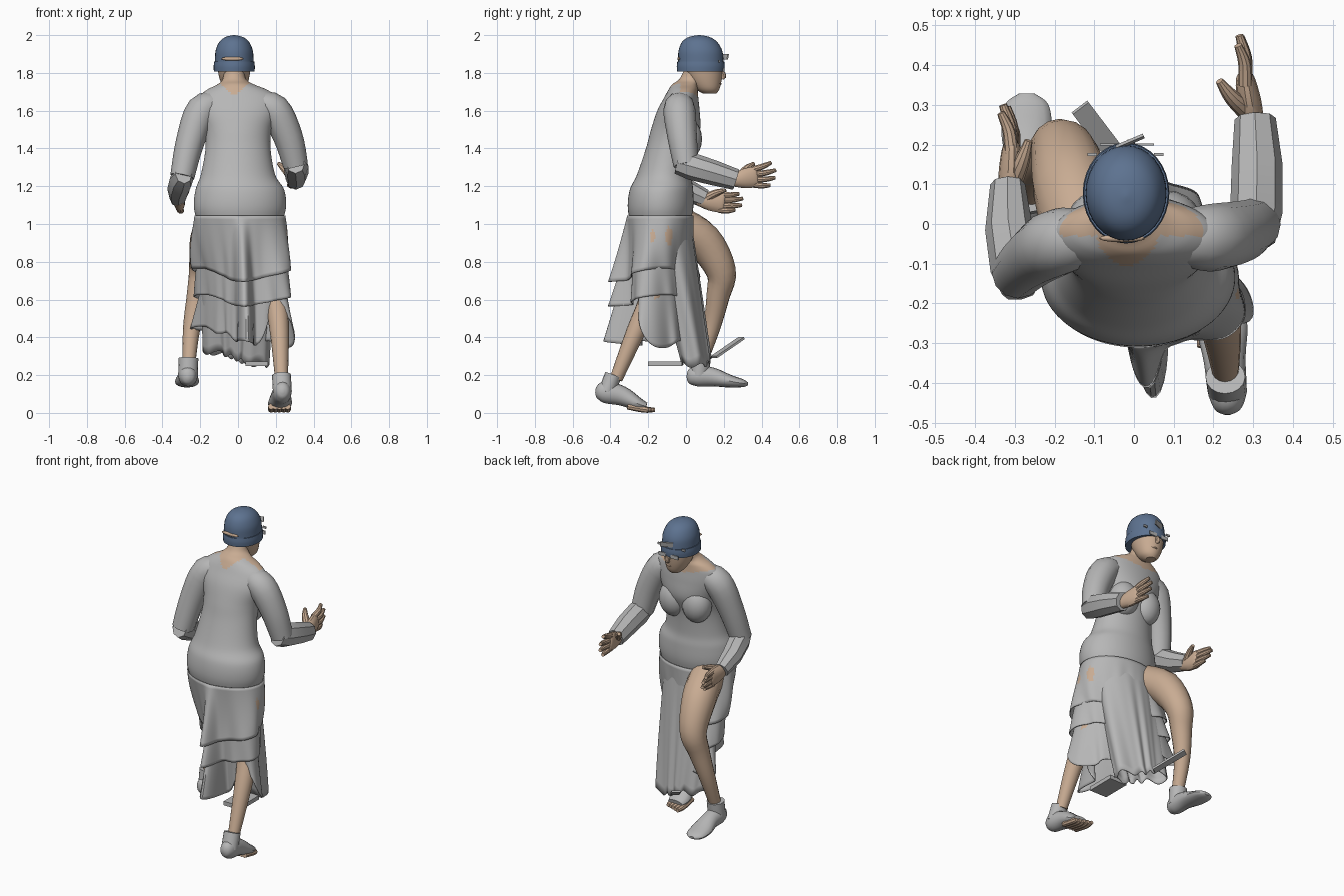
import bpy, bmesh, math
from mathutils import Vector, Matrix

old = bpy.data.objects.get("Cube")
if old:
    bpy.data.objects.remove(old, do_unlink=True)


def material(name, rgb):
    m = bpy.data.materials.new(name)
    m.use_nodes = True
    m.diffuse_color = (*rgb, 1)
    m.node_tree.nodes["Principled BSDF"].inputs["Base Color"].default_value = (*rgb, 1)
    return m


CLOTH = material("grey cloth", (0.47, 0.47, 0.47))
SKIN = material("skin", (0.58, 0.41, 0.29))
BLUE = material("blue hat", (0.11, 0.17, 0.28))


def finish(name, bm, mats, angle=35, rule=None):
    bmesh.ops.recalc_face_normals(bm, faces=bm.faces)
    if rule:
        for f in bm.faces:
            f.material_index = rule(f.calc_center_median())
    me = bpy.data.meshes.new(name)
    bm.to_mesh(me)
    bm.free()
    for m in mats:
        me.materials.append(m)
    ob = bpy.data.objects.new(name, me)
    bpy.context.collection.objects.link(ob)
    bpy.ops.object.select_all(action='DESELECT')
    ob.select_set(True)
    bpy.context.view_layer.objects.active = ob
    bpy.ops.object.shade_smooth_by_angle(angle=math.radians(angle))
    return ob


def spline(pts, sub):
    """Catmull-Rom interpolation of equal-length tuples."""
    p = [pts[0]] + list(pts) + [pts[-1]]
    out = []
    for i in range(1, len(p) - 2):
        for s in range(sub):
            t = s / sub
            out.append(tuple(
                0.5 * (2 * b + (c - a) * t + (2 * a - 5 * b + 4 * c - d) * t * t
                       + (3 * b - a - 3 * c + d) * t ** 3)
                for a, b, c, d in zip(p[i - 1], p[i], p[i + 1], p[i + 2])))
    out.append(tuple(pts[-1]))
    return out


def skin_rings(rings, caps=True):
    bm = bmesh.new()
    rows = [[bm.verts.new(v) for v in r] for r in rings]
    n = len(rows[0])
    for a, b in zip(rows, rows[1:]):
        for i in range(n):
            j = (i + 1) % n
            bm.faces.new((a[i], a[j], b[j], b[i]))
    if caps:
        bm.faces.new(rows[0])
        bm.faces.new(rows[-1])
    return bm


def loft(name, rings, mats, n=32, sub=4, rule=None):
    """Stack of level ellipses given as (z, cx, cy, rx, ry)."""
    rows = [[(cx + rx * math.cos(math.tau * i / n), cy + ry * math.sin(math.tau * i / n), z)
             for i in range(n)] for z, cx, cy, rx, ry in spline(rings, sub)]
    return finish(name, skin_rings(rows), mats, rule=rule)


def tube(name, pts, mat, n=16, sub=4):
    """Tube through (x, y, z, width radius, depth radius)."""
    pts = spline([p if len(p) == 5 else (*p, p[3]) for p in pts], sub)
    pos = [Vector(p[:3]) for p in pts]
    main = (pos[-1] - pos[0]).normalized()
    ref = Vector((0, 1, 0)) if abs(main.z) > 0.75 else Vector((0, 0, 1))
    rows = []
    for k, p in enumerate(pts):
        t = (pos[min(k + 1, len(pos) - 1)] - pos[max(k - 1, 0)]).normalized()
        u = t.cross(ref).normalized()
        w = u.cross(t)
        rows.append([pos[k] + u * p[3] * math.cos(math.tau * i / n)
                     + w * p[4] * math.sin(math.tau * i / n) for i in range(n)])
    return finish(name, skin_rings(rows), [mat])


def ball(name, loc, r, mat):
    bm = bmesh.new()
    bmesh.ops.create_uvsphere(bm, u_segments=20, v_segments=12, radius=1,
                              matrix=Matrix.Translation(loc) @ Matrix.Diagonal((*r, 1)))
    return finish(name, bm, [mat])


def box(name, loc, size, mat, tilt=0, turn=0):
    bm = bmesh.new()
    bmesh.ops.create_cube(bm, size=1, matrix=Matrix.Translation(loc)
                          @ Matrix.Rotation(turn, 4, 'Z') @ Matrix.Rotation(tilt, 4, 'X')
                          @ Matrix.Diagonal((*size, 1)))
    return finish(name, bm, [mat])


def bump(a, centre, width):
    return math.exp(-((a - centre) / width) ** 2)


def tier(name, z0, top, bottom, hem, folds, amp, rule=None):
    """Ruffled skirt layer between two (cx, cy, rx, ry, turn, tail) outlines."""
    n, m, rows = 180, 16, []
    for j in range(m + 1):
        t = j / m
        cx, cy, rx, ry, turn, tail = (a + (b - a) * t for a, b in zip(top, bottom))
        row = []
        for i in range(n):
            a = math.tau * i / n
            r = 1 / math.hypot(math.cos(a - turn) / rx, math.sin(a - turn) / ry)
            r *= 1 + amp * t * (math.sin(folds * a) + 0.5 * math.sin((folds * 2 - 3) * a))
            r += tail * bump(a, 4.76, .2)
            row.append((cx + r * math.cos(a), cy + r * math.sin(a), z0 + (hem(a) - z0) * t))
        rows.append(row)
    ob = finish(name, skin_rings(rows, caps=False), [CLOTH, SKIN], 45, rule)
    ob.modifiers.new("thickness", 'SOLIDIFY').thickness = 0.005


# Bodice, hips and neck, with a wide neckline that dips to a V at the back
def neckline(c):
    dx = abs(c.x + 0.02)
    edge = 1.66 + 0.2 * dx if c.y > -0.03 else 1.675 + 0.9 * dx
    return 1 if c.z > edge else 0


loft("bodice", [(0.98, .01, -.135, .21, .15), (1.08, .01, -.135, .243, .173),
                (1.18, .01, -.13, .235, .168), (1.26, 0, -.115, .197, .145),
                (1.40, 0, -.085, .172, .127), (1.50, 0, -.055, .178, .13),
                (1.60, 0, -.04, .21, .112), (1.67, 0, -.025, .205, .09),
                (1.71, -.005, -.015, .16, .078), (1.74, -.012, -.004, .095, .068),
                (1.77, -.02, .025, .06, .058), (1.84, -.02, .06, .055, .06)],
     [CLOTH, SKIN], n=64, sub=6, rule=neckline)
for side, s in (("left", 1), ("right", -1)):
    ball(side + "_bust", (s * .08, .005, 1.45), (.09, .08, .11), CLOTH)


# Skirt layers, swept forward around the leading leg, with two holes in the upper one
def holes(c):
    return int(c.x > .1 and any(((c.y - y) / w) ** 2 + ((c.z - .935) / h) ** 2 < 1
                                for y, w, h in ((-.178, .014, .035), (-.09, .018, .05))))


tier("skirt_upper_tier", 1.045, (.01, -.135, .24, .176, 0, 0), (.015, -.115, .285, .145, -.48, .14),
     lambda a: .73 + .035 * math.cos(2 * a), 9, .03, holes)
tier("skirt_middle_tier", .82, (.02, -.12, .25, .14, -.4, .06), (.02, -.1, .29, .135, -.54, .155),
     lambda a: .595 + .03 * math.cos(2 * a), 11, .025)
tier("skirt_lower_tier", .68, (.03, -.1, .25, .11, -.55, .12), (.03, -.07, .305, .105, -.56, .25),
     lambda a: .4 - .04 * math.cos(a) + .03 * math.sin(a) + .012 * math.sin(7 * a)
     + .19 * bump(a, 5.5, .24), 10, .05)
tier("skirt_inner_panel", 1.0, (0, -.1, .2, .13, 0, 0), (-.01, .055, .18, .075, -.12, 0),
     lambda a: .285 - .035 * math.cos(a) + .012 * math.sin(9 * a), 8, .06)
box("front_hem_fold", (-.08, .22, .345), (.05, .21, .012), CLOTH, tilt=.5, turn=.65)
box("back_hem_fold", (.1, -.11, .26), (.12, .18, .025), CLOTH)

# Head and face
loft("head", [(1.69, -.015, .125, .03, .035), (1.715, -.015, .115, .056, .062),
              (1.77, -.02, .1, .078, .09), (1.84, -.02, .09, .088, .107),
              (1.90, -.02, .085, .085, .1)], [SKIN])
tube("nose", [(-.012, .185, 1.82, .01), (-.01, .2, 1.785, .014), (-.01, .19, 1.772, .01)],
     SKIN, n=10)
tube("mouth", [(-.04, .172, 1.745, .004), (-.012, .18, 1.743, .008), (.015, .172, 1.745, .004)],
     SKIN, n=8)

# Hat with band, back opening and small brow plates
loft("hat", [(1.82, -.02, .078, .102, .12), (1.87, -.02, .078, .102, .12),
             (1.92, -.02, .076, .098, .115), (1.965, -.02, .072, .078, .092),
             (1.99, -.02, .07, .046, .055), (2.0, -.02, .07, .004, .005)], [BLUE])
loft("hat_band", [(1.808, -.02, .078, .108, .125), (1.835, -.02, .078, .109, .127),
                  (1.86, -.02, .078, .106, .124)], [BLUE])
ball("hat_back_opening", (-.03, -.036, 1.875), (.058, .01, .011), SKIN)
box("brow_plate", (-.01, .207, 1.885), (.075, .007, .03), CLOTH, tilt=-.2, turn=.4)
for side, x in (("left", .025), ("right", -.06)):
    box(side + "_lens", (x, .2, 1.815), (.05, .006, .022), CLOTH)
for side, x in (("left", .062), ("right", -.105)):
    box(side + "_hinge", (x, .175, 1.862), (.024, .008, .012), CLOTH)

# Sleeves
tube("left_upper_sleeve", [(.1, -.03, 1.63, .065), (.19, -.035, 1.605, .085),
                           (.265, -.02, 1.46, .078), (.305, .0, 1.31, .066)], CLOTH, n=12)
tube("left_lower_sleeve", [(.305, -.045, 1.325, .05, .06), (.308, .03, 1.305, .066, .072),
                           (.31, .15, 1.27, .064, .066), (.305, .265, 1.235, .052, .056)],
     CLOTH, n=8, sub=1)
tube("right_upper_sleeve", [(-.1, -.03, 1.63, .065), (-.19, -.045, 1.6, .085),
                            (-.255, -.085, 1.43, .075), (-.295, -.125, 1.25, .064)], CLOTH, n=12)
tube("right_lower_sleeve", [(-.288, -.17, 1.265, .045, .055), (-.298, -.11, 1.24, .064, .07),
                            (-.315, -.01, 1.185, .06, .062), (-.318, .1, 1.135, .044, .048)],
     CLOTH, n=8, sub=1)


# Hands
def hand(side, wrist, palm, thumb, tips):
    wrist, palm = Vector(wrist), Vector(palm)
    tube(side + "_palm", [(*wrist, .028, .032), (*wrist.lerp(palm, .5), .031, .052),
                          (*palm, .024, .056), (*(palm + (palm - wrist) * .12), .014, .045)],
         SKIN, n=14)
    for i, tip in enumerate(tips):
        base = palm + Vector((0, -.015, .038 - .026 * i))
        mid = base.lerp(Vector(tip), .55) + Vector((.008, 0, -.004))
        tube(f"{side}_finger_{i + 1}", [(*base, .018), (*mid, .016), (*tip, .01)], SKIN, n=10)
    base = wrist.lerp(palm, .25)
    mid = base.lerp(Vector(thumb), .6) + Vector((0, -.008, .004))
    tube(side + "_thumb", [(*base, .026), (*mid, .02), (*thumb, .01)], SKIN, n=10)


hand("left", (.3, .245, 1.23), (.28, .365, 1.25), (.215, .36, 1.32),
     [(.262, .45, 1.325), (.265, .475, 1.285), (.268, .472, 1.245), (.268, .445, 1.205)])
hand("right", (-.312, .06, 1.13), (-.308, .19, 1.115), (-.265, .21, 1.18),
     [(-.335, .28, 1.16), (-.33, .3, 1.135), (-.32, .295, 1.1), (-.31, .26, 1.075)])

# Legs
tube("right_leg", [(-.12, -.05, 1.0, .1), (-.155, .09, .91, .1), (-.18, .185, .75, .08),
                   (-.21, .17, .62, .062), (-.245, .135, .45, .046), (-.26, .075, .26, .034)], SKIN)
tube("left_leg", [(.12, -.1, .95, .085), (.175, -.165, .68, .066), (.203, -.2, .57, .06),
                  (.22, -.27, .42, .05), (.23, -.37, .18, .034)], SKIN)

# Shoes
tube("right_shoe_collar", [(-.262, .08, .29, .052, .05), (-.265, .07, .19, .052, .05)], CLOTH)
tube("right_shoe", [(-.265, .004, .185, .008, .01), (-.265, .018, .187, .034, .038),
                    (-.265, .06, .195, .05, .055), (-.265, .14, .19, .052, .05),
                    (-.27, .23, .168, .064, .034), (-.27, .3, .157, .055, .021),
                    (-.27, .328, .153, .02, .008)], CLOTH)
tube("left_shoe_collar", [(.23, -.385, .2, .05, .045), (.235, -.42, .11, .05, .045)], CLOTH)
tube("left_shoe", [(.235, -.48, .115, .008, .01), (.235, -.467, .114, .032, .038),
                   (.235, -.425, .11, .048, .058), (.228, -.34, .09, .053, .052),
                   (.222, -.26, .05, .064, .036), (.222, -.21, .035, .05, .02)], CLOTH)
for i in range(5):
    x = .175 + .022 * i
    tube(f"left_toe_{i + 1}", [(x, -.31, .034, .016), (x, -.22, .018, .017),
                               (x, -.165 - .008 * i, .016, .011)], SKIN, n=8)
